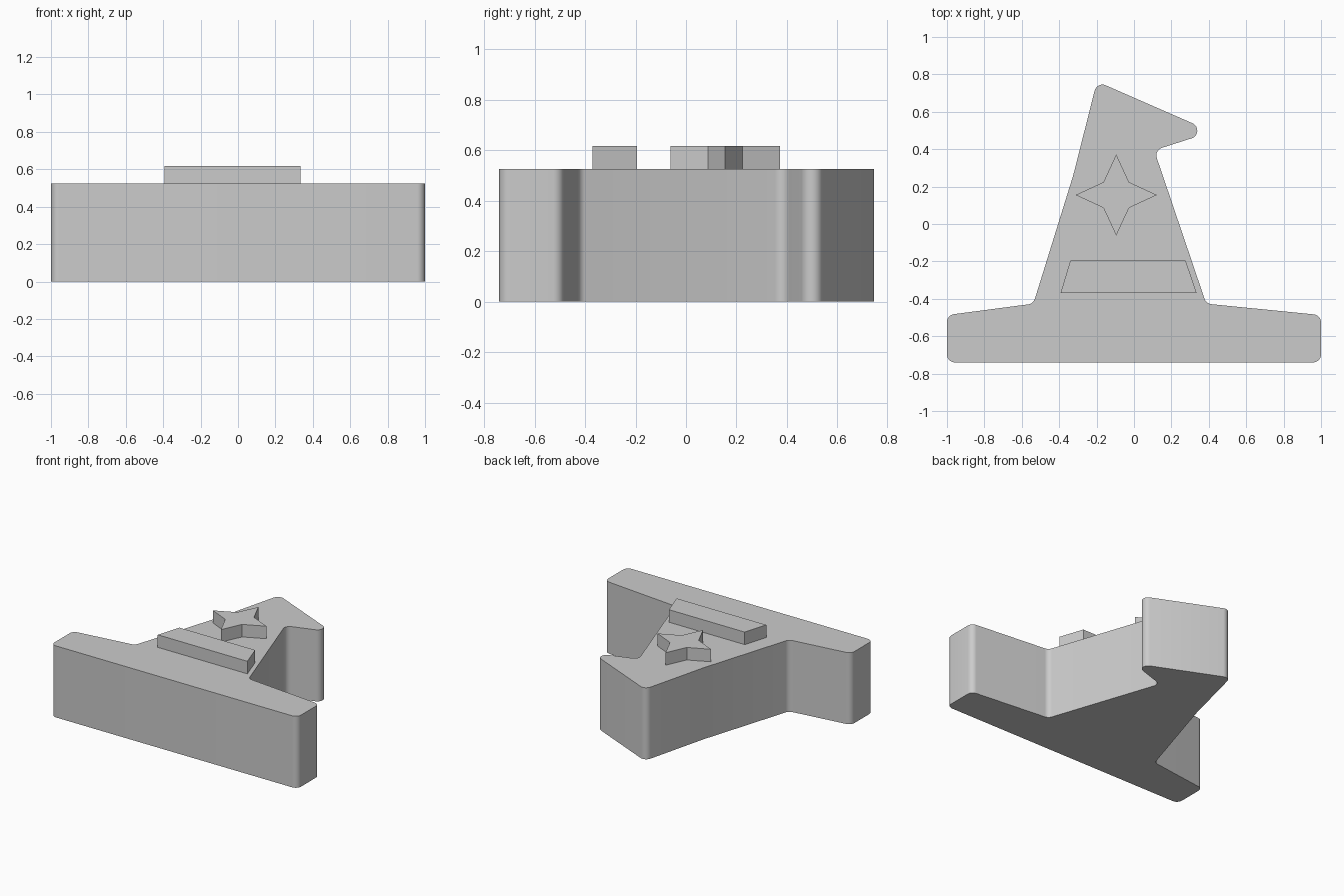
import bpy, bmesh, math
from mathutils import Vector

cube = bpy.data.objects.get("Cube")
if cube:
    bpy.data.objects.remove(cube, do_unlink=True)

grey = bpy.data.materials.new("plain grey")
grey.use_nodes = True
GREY = (0.6, 0.6, 0.6, 1)
grey.diffuse_color = GREY
grey.node_tree.nodes["Principled BSDF"].inputs["Base Color"].default_value = GREY


def rounded(corners, radius, steps=8):
    """Replace every clear corner of an outline with a tangent arc."""
    out = []
    for i, corner in enumerate(corners):
        p = Vector(corner)
        a = (Vector(corners[i - 1]) - p).normalized()
        b = (Vector(corners[(i + 1) % len(corners)]) - p).normalized()
        half = a.angle(b) / 2
        if half > math.radians(80):
            out.append(p)
            continue
        centre = p + (a + b).normalized() * radius / math.sin(half)
        start = p + a * radius / math.tan(half) - centre
        end = p + b * radius / math.tan(half) - centre
        sweep = start.angle_signed(end)
        for k in range(steps + 1):
            t = -sweep * k / steps
            c, s = math.cos(t), math.sin(t)
            out.append(centre + Vector((start.x * c - start.y * s,
                                        start.x * s + start.y * c)))
    return out


def slab(name, outline, bottom, top):
    """Extrude a flat outline upwards into a solid."""
    bm = bmesh.new()
    face = bm.faces.new([bm.verts.new((p[0], p[1], bottom)) for p in outline])
    ext = bmesh.ops.extrude_face_region(bm, geom=[face], use_keep_orig=True)
    moved = [g for g in ext["geom"] if isinstance(g, bmesh.types.BMVert)]
    bmesh.ops.translate(bm, verts=moved, vec=(0, 0, top - bottom))
    bmesh.ops.recalc_face_normals(bm, faces=bm.faces)
    mesh = bpy.data.meshes.new(name)
    bm.to_mesh(mesh)
    bm.free()
    mesh.materials.append(grey)
    obj = bpy.data.objects.new(name, mesh)
    bpy.context.collection.objects.link(obj)
    return obj


BODY_TOP, RELIEF_TOP = 0.525, 0.617

# Hat-shaped body: wide brim, tapering crown, bent tip
hat = [(-1, -0.74), (1, -0.74), (1, -0.487), (0.386, -0.426),
       (0.108, 0.394), (0.417, 0.493), (-0.198, 0.762),
       (-0.325, 0.26), (-0.538, -0.426), (-1, -0.487)]
body = slab("hat_body", rounded(hat, 0.043), 0, BODY_TOP)
bpy.context.view_layer.objects.active = body
body.select_set(True)
bpy.ops.object.shade_smooth_by_angle(angle=math.radians(30))

# Raised band
band = [(-0.393, -0.37), (0.335, -0.37), (0.276, -0.195), (-0.34, -0.195)]
slab("hat_band", band, BODY_TOP, RELIEF_TOP)

# Raised four-pointed star
star = []
for k in range(8):
    r = 0.097 if k % 2 else 0.217
    t = k * math.pi / 4
    star.append((-0.095 + r * math.cos(t), 0.155 + r * math.sin(t)))
slab("star", star, BODY_TOP, RELIEF_TOP)
